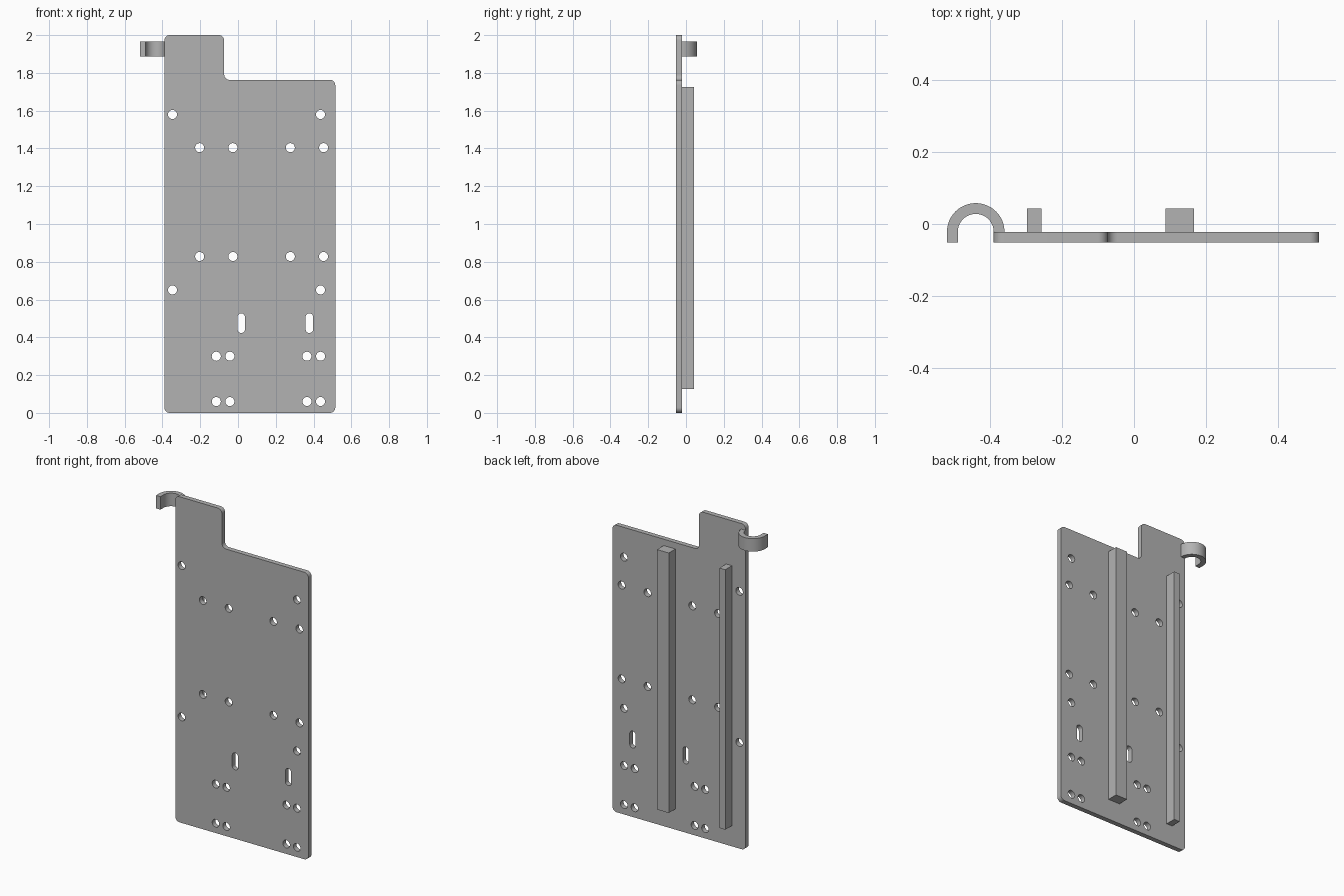
import bpy
import math
from mathutils import Vector

cube = bpy.data.objects.get("Cube")
if cube:
    bpy.data.objects.remove(cube, do_unlink=True)

grey = bpy.data.materials.new("plain grey")
grey.use_nodes = True
colour = (0.45, 0.45, 0.45, 1)
grey.diffuse_color = colour
grey.node_tree.nodes["Principled BSDF"].inputs["Base Color"].default_value = colour


def arc(cx, cy, r, start, end, steps):
    """Points on an arc, angles in degrees."""
    angles = [math.radians(start + (end - start) * i / steps) for i in range(steps + 1)]
    return [(cx + r * math.cos(a), cy + r * math.sin(a)) for a in angles]


def slot(cx, cy, r, half=0):
    """Round hole, or a vertical slot when half is above zero."""
    return arc(cx, cy + half, r, 0, 180, 14) + arc(cx, cy - half, r, 180, 360, 14)[:None if half else -1]


def fillet(corners, r, steps=8):
    """Round every right-angled corner of an outline."""
    pts = []
    for i, c in enumerate(corners):
        c = Vector(c)
        a = (Vector(corners[i - 1]) - c).normalized()
        b = (Vector(corners[(i + 1) % len(corners)]) - c).normalized()
        centre = c + (a + b) * r
        for k in range(steps + 1):
            t = math.pi / 2 * k / steps
            pts.append(tuple(centre - b * r * math.cos(t) - a * r * math.sin(t)))
    return pts


def extrude(name, loops, depth, location, upright=False):
    """Filled outline with holes, extruded evenly both ways."""
    curve = bpy.data.curves.new(name, "CURVE")
    curve.dimensions = "2D"
    curve.fill_mode = "BOTH"
    curve.extrude = depth / 2
    for loop in loops:
        clean = [p for i, p in enumerate(loop) if math.dist(p, loop[i - 1]) > 1e-5]
        spline = curve.splines.new("POLY")
        spline.points.add(len(clean) - 1)
        for point, (x, y) in zip(spline.points, clean):
            point.co = (x, y, 0, 1)
        spline.use_cyclic_u = True
    obj = bpy.data.objects.new(name, curve)
    bpy.context.collection.objects.link(obj)
    obj.location = location
    if upright:
        obj.rotation_euler.x = math.pi / 2
    bpy.ops.object.select_all(action="DESELECT")
    obj.select_set(True)
    bpy.context.view_layer.objects.active = obj
    bpy.ops.object.convert(target="MESH")
    obj = bpy.context.object
    obj.data.materials.clear()
    obj.data.materials.append(grey)
    bpy.ops.object.shade_smooth_by_angle(angle=math.radians(30))
    return obj


FRONT, BACK = -0.052, -0.022
LEFT, RIGHT, STEP = 0.515, -0.39, -0.073

# Stepped back plate with its mounting holes
outline = fillet([(RIGHT, 0), (LEFT, 0), (LEFT, 1.763), (STEP, 1.763), (STEP, 2), (RIGHT, 2)], 0.028)
hole_rows = [
    ((-0.347, 0.437), (0.651, 1.58)),
    ((-0.203, -0.027, 0.277, 0.453), (0.828, 1.404)),
    ((-0.115, -0.043, 0.365, 0.437), (0.06, 0.3)),
]
loops = [outline]
for xs, zs in hole_rows:
    loops += [slot(x, z, 0.024) for x in xs for z in zs]
loops += [slot(x, 0.475, 0.02, 0.032) for x in (0.017, 0.378)]
extrude("mounting_plate", loops, BACK - FRONT, (0, (FRONT + BACK) / 2, 0), upright=True)

# Two stiffening ribs on the back
for name, x0, x1 in (("narrow_rib", -0.297, -0.257), ("wide_rib", 0.087, 0.167)):
    box = [(x0, BACK), (x1, BACK), (x1, 0.043), (x0, 0.043)]
    extrude(name, [box], 1.597, (0, 0, 0.9255))

# Half-ring cable hook beside the top tab
hook_x = -0.44
hook = arc(hook_x, BACK, 0.08, 0, 180, 32) + [(hook_x - 0.08, FRONT), (hook_x - 0.05, FRONT)]
hook += arc(hook_x, BACK, 0.05, 180, 0, 32)
extrude("cable_hook", [hook], 0.08, (0, 0, 1.926))
